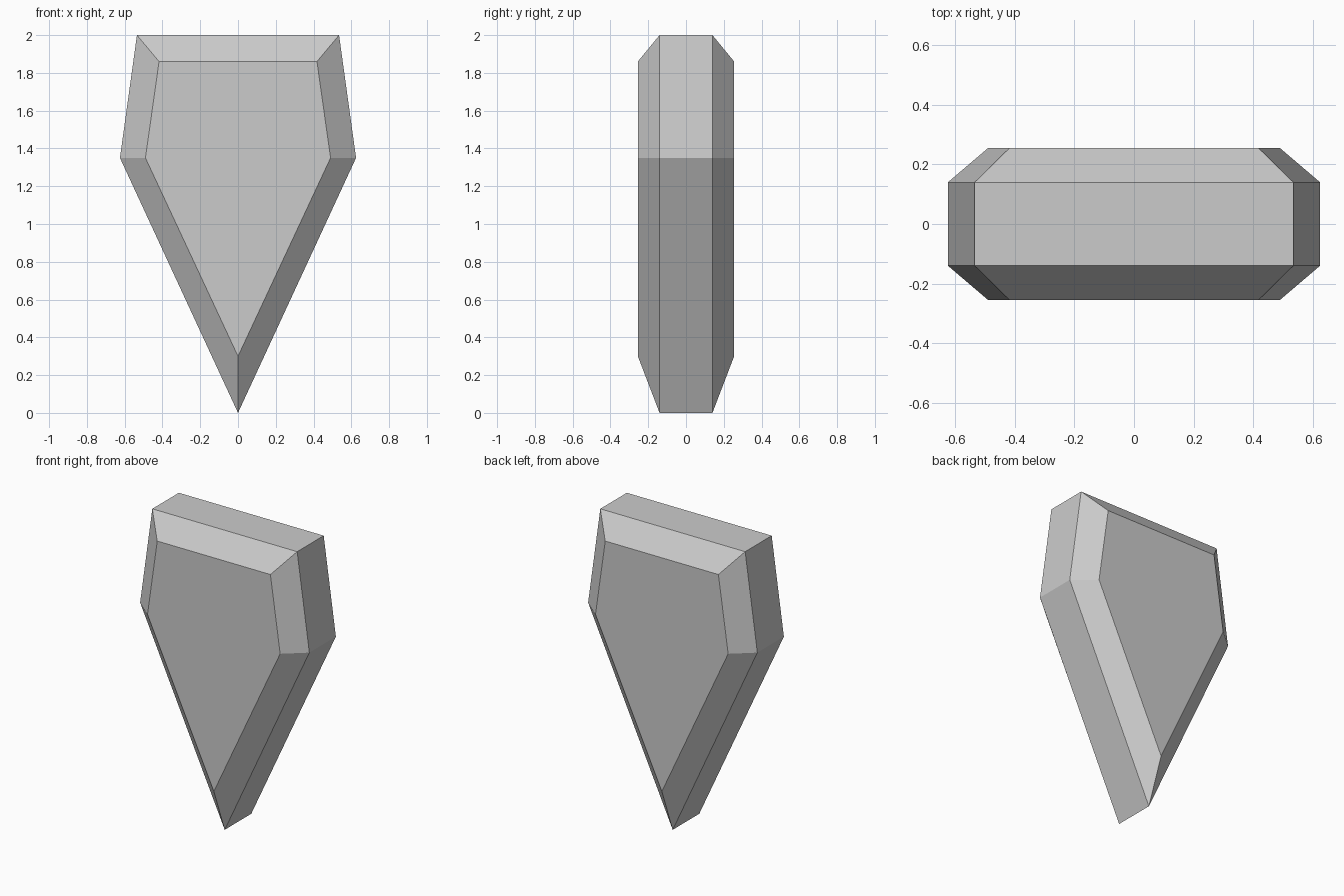
import bpy, bmesh

if "Cube" in bpy.data.objects:
    bpy.data.objects.remove(bpy.data.objects["Cube"])

# Right half of the outlines, from bottom tip to top corner (x, z)
RIM = [(0, 0), (0.625, 1.35), (0.535, 2.0)]
FACE = [(0, 0.30), (0.49, 1.35), (0.418, 1.86)]
RIM_Y, FACE_Y = 0.14, 0.255


def ring(bm, half, y):
    """Closed five-sided outline, mirrored across x = 0."""
    outline = half + [(-x, z) for x, z in reversed(half[1:])]
    return [bm.verts.new((x, y, z)) for x, z in outline]


# Gem body: front face, bevel, rim, bevel, back face
bm = bmesh.new()
rings = [ring(bm, FACE, -FACE_Y), ring(bm, RIM, -RIM_Y),
         ring(bm, RIM, RIM_Y), ring(bm, FACE, FACE_Y)]
for a, b in zip(rings, rings[1:]):
    for i in range(5):
        j = (i + 1) % 5
        bm.faces.new((a[i], a[j], b[j], b[i]))
bm.faces.new(rings[0])
bm.faces.new(rings[-1])
bmesh.ops.recalc_face_normals(bm, faces=bm.faces)

mesh = bpy.data.meshes.new("faceted_gem")
bm.to_mesh(mesh)
bm.free()
bpy.context.collection.objects.link(bpy.data.objects.new("faceted_gem", mesh))
